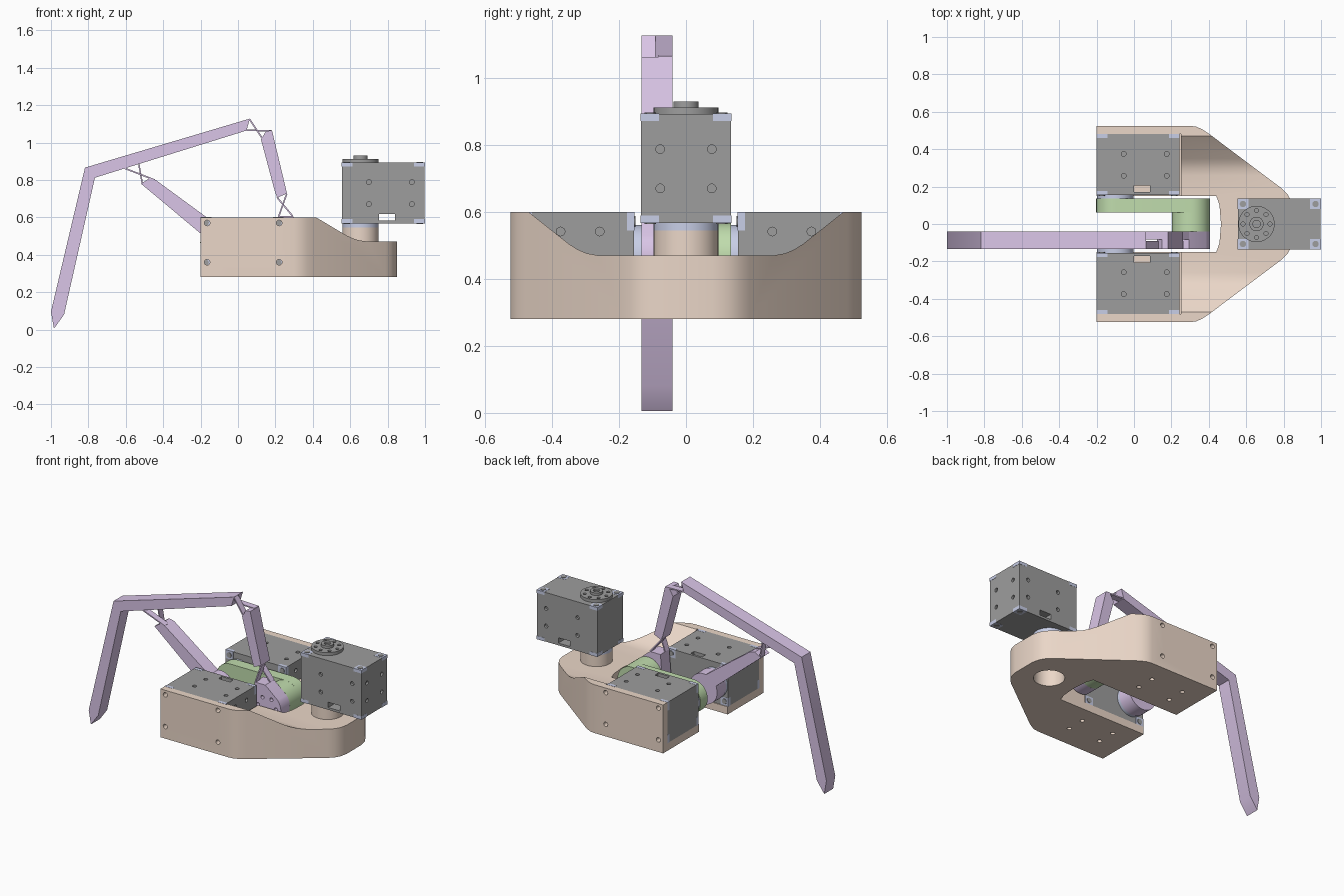
import bpy, bmesh
from math import cos, sin, radians, pi
from mathutils import Matrix, Vector

if "Cube" in bpy.data.objects:
    bpy.data.objects.remove(bpy.data.objects["Cube"])

def material(name, rgb):
    m = bpy.data.materials.new(name)
    m.diffuse_color = (*rgb, 1)
    m.use_nodes = True
    m.node_tree.nodes["Principled BSDF"].inputs["Base Color"].default_value = m.diffuse_color
    return m

TAN = material("tan", (0.83, 0.68, 0.58))
PURPLE = material("purple", (0.70, 0.56, 0.80))
GREEN = material("green", (0.53, 0.72, 0.42))
GREY = material("grey", (0.34, 0.34, 0.34))
BLUE = material("pale_blue", (0.58, 0.62, 0.80))
I = Matrix.Identity(4)

def prism(name, pts, lo, hi, axis='z', mat=None, M=I):
    """Extrude a 2D outline between lo and hi along the given axis."""
    place = {'x': lambda p, d: (d, p[0], p[1]),
             'y': lambda p, d: (p[0], d, p[1]),
             'z': lambda p, d: (p[0], p[1], d)}[axis]
    bm = bmesh.new()
    a = [bm.verts.new(M @ Vector(place(p, lo))) for p in pts]
    b = [bm.verts.new(M @ Vector(place(p, hi))) for p in pts]
    bm.faces.new(a)
    bm.faces.new(b)
    n = len(pts)
    for i in range(n):
        j = (i + 1) % n
        bm.faces.new((a[i], a[j], b[j], b[i]))
    bmesh.ops.recalc_face_normals(bm, faces=bm.faces)
    me = bpy.data.meshes.new(name)
    bm.to_mesh(me)
    bm.free()
    ob = bpy.data.objects.new(name, me)
    bpy.context.collection.objects.link(ob)
    if mat:
        me.materials.append(mat)
    return ob

def arc(cx, cy, r, a0, a1, n=28):
    return [(cx + r * cos(radians(a0 + (a1 - a0) * i / n)),
             cy + r * sin(radians(a0 + (a1 - a0) * i / n))) for i in range(n + 1)]

def disc(cx, cy, r, n=36):
    return arc(cx, cy, r, 0, 360, n)[:-1]

def rect(x0, x1, y0, y1):
    return [(x0, y0), (x1, y0), (x1, y1), (x0, y1)]

def boolean(ob, others, op='DIFFERENCE'):
    bpy.context.view_layer.objects.active = ob
    for c in others:
        m = ob.modifiers.new("bool", 'BOOLEAN')
        m.operation, m.solver, m.object = op, 'EXACT', c
        bpy.ops.object.modifier_apply(modifier=m.name)
        bpy.data.objects.remove(c)

# hip bracket: U-shaped plate with servo pockets and a scooped nose
half = [(-0.2, 0.525), (0.30, 0.525), (0.335, 0.52), (0.37, 0.503), (0.40, 0.483),
        (0.79, 0.19), (0.82, 0.16), (0.84, 0.125), (0.85, 0.08)]
bracket = prism("hip_bracket", half + [(x, -y) for x, y in reversed(half)], 0.28, 0.60, 'z', TAN)
gap_end = [(0.44, -0.15), (0.457, -0.1), (0.465, 0), (0.457, 0.1), (0.44, 0.15)]
valley = [(0.475, 0.604), (0.35, 0.505), (0.325, 0.489), (0.297, 0.477), (0.26, 0.47)]
cuts = [prism("cut", [(-0.3, -0.15)] + gap_end + [(-0.3, 0.15)], 0.2, 0.7),
        prism("cut", [(0.475, 0.7)] + valley + [(-y, z) for y, z in reversed(valley)]
              + [(-0.475, 0.7)], 0.24, 0.95, 'x'),
        prism("cut", disc(0.655, 0, 0.093), 0.2, 0.5)]
for s in (1, -1):
    cuts.append(prism("cut", rect(-0.3, 0.252, s * 0.14, s * 0.48), 0.33, 0.7))
    for x in (-0.165, 0.22):
        for z in (0.36, 0.57):
            cuts.append(prism("cut", disc(x, z, 0.015, 16), s * 0.47, s * 0.6, 'y'))
    for x in (-0.053, 0.18):
        for y in (0.26, 0.38):
            cuts.append(prism("cut", disc(x, s * y, 0.014, 16), 0.2, 0.34))
boolean(bracket, cuts)

# hollow post that carries the yaw servo
post = prism("yaw_post", disc(0.655, 0, 0.097), 0.465, 0.545, 'z', TAN)
boolean(post, [prism("cut", disc(0.655, 0, 0.085), 0.4, 0.53)])

def servo(name, M):
    """Servo with output axis pointing down local -z through the origin."""
    x0, x1, w, h = -0.1, 0.343, 0.135, 0.325
    body = prism(name + "_body", rect(x0, x1, -w, w), 0, h, 'z', GREY, M)
    cuts = [prism("cut", rect(0.10, 0.185, 0.015, 0.05), -0.2, 0.2, 'y', None, M)]
    for z in (0.103, 0.22):
        for s in (1, -1):
            for x in (0.045, 0.275):
                cuts.append(prism("cut", disc(x, z, 0.013, 14), s * 0.12, s * 0.15, 'y', None, M))
            cuts.append(prism("cut", disc(s * 0.077, z, 0.013, 14), 0.33, 0.36, 'x', None, M))
    boolean(body, cuts)
    # corner tabs with screws
    for z0, z1, zs in ((-0.001, 0.022, -0.004), (h - 0.02, h + 0.001, h + 0.004)):
        for cx, sx in ((x0 - 0.001, 1), (x1 + 0.001, -1)):
            for sy in (1, -1):
                prism(name + "_corner_tab",
                      rect(cx, cx + sx * 0.058, sy * (w + 0.001), sy * (w - 0.055)), z0, z1, 'z', BLUE, M)
                prism(name + "_corner_screw", disc(cx + sx * 0.028, sy * (w - 0.028), 0.017, 16),
                      z0 + 0.01, zs, 'z', GREY, M)
    # output horn and rear idler with its ring of holes
    prism(name + "_horn", disc(0, 0, 0.097), -0.024, 0.001, 'z', BLUE, M)
    idler = prism(name + "_idler", disc(0, 0, 0.097), h - 0.001, h + 0.02, 'z', GREY, M)
    boolean(idler, [prism("cut", disc(0.072 * cos(i * pi / 4), 0.072 * sin(i * pi / 4), 0.011, 12),
                          h + 0.008, h + 0.05, 'z', None, M) for i in range(8)])
    hub = prism(name + "_hub", disc(0, 0, 0.038), h, h + 0.037, 'z', GREY, M)
    boolean(hub, [prism("cut", disc(0, 0, 0.02, 20), h + 0.025, h + 0.06, 'z', None, M)])

servo("yaw_servo", Matrix.Translation((0.655, 0, 0.568)))
servo("back_servo", Matrix.Translation((-0.1, 0.155, 0.465)) @ Matrix.Rotation(-pi / 2, 4, 'X'))
servo("front_servo", Matrix.Translation((-0.1, -0.155, 0.465)) @ Matrix.Rotation(pi / 2, 4, 'X'))

# green crank: rounded bar with a pivot boss reaching across to the leg
crank = prism("crank", arc(-0.1, 0.465, 0.102, 90, 270) + arc(0.305, 0.465, 0.102, -90, 90),
              0.062, 0.135, 'y', GREEN)
prism("crank_boss", disc(0.305, 0.465, 0.102), -0.04, 0.064, 'y', GREEN)
for i in range(3):  # stepped fillet where the boss meets the bar
    prism("crank_fillet", disc(0.305, 0.465, 0.102 + 0.009 * i), 0.03 + 0.011 * i, 0.063, 'y', GREEN) \
        if i == 0 else None

# leg links, all in one slab
Y0, Y1 = -0.133, -0.04
def link(name, pts):
    return prism(name, pts, Y0, Y1, 'y', PURPLE)

link("long_leg", [(-0.984, 0.005), (-1.0, 0.096), (-0.818, 0.866), (0.064, 1.128),
                  (0.09, 1.085), (0.048, 1.063), (-0.765, 0.812), (-0.93, 0.08)][:4]
     + [(0.045, 1.064), (-0.765, 0.812), (-0.93, 0.08)])
link("upper_link", [(0.182, 1.064), (0.150, 1.062), (0.123, 1.016), (0.198, 0.735),
                    (0.210, 0.705), (0.262, 0.728)])
drive = link("drive_link", [(-0.44, 0.80), (-0.475, 0.808), (-0.519, 0.78), (-0.193, 0.508)]
             + arc(-0.1, 0.465, 0.1, 175, 460))
foot = link("rocker_link", [(0.215, 0.607), (0.293, 0.607)][::-1]
            + [(0.215, 0.607)] + arc(0.305, 0.465, 0.102, 185, 400))
for ob, cx in ((drive, -0.1), (foot, 0.305)):
    boolean(ob, [prism("cut", disc(cx + 0.065 * cos(a), 0.465 + 0.065 * sin(a), 0.012, 14),
                       -0.2, -0.1, 'y') for a in (i * pi / 3 for i in range(6))])

# crossed-strip flexure hinges, each strip taking half of the leg width
def strip(a, b, lo, hi):
    a, b = Vector(a), Vector(b)
    d = (b - a).normalized() * 0.004
    n = Vector((-d.y, d.x))
    prism("flexure_strip", [a + n, b + n, b - n, a - n], lo, hi, 'y', PURPLE)

MID = (Y0 + Y1) / 2
for p, q, r, s in (((0.062, 1.125), (0.130, 1.022), (0.046, 1.066), (0.180, 1.062)),
                   ((0.261, 0.727), (0.218, 0.606), (0.208, 0.708), (0.292, 0.607)),
                   ((-0.605, 0.862), (-0.445, 0.800), (-0.53, 0.884), (-0.512, 0.782))):
    strip(p, q, Y0, MID - 0.004)
    strip(r, s, MID + 0.004, Y1)

# smooth the curved walls, keep edges crisp
for ob in list(bpy.context.scene.objects):
    bpy.ops.object.select_all(action='DESELECT')
    ob.select_set(True)
    bpy.context.view_layer.objects.active = ob
    bpy.ops.object.shade_smooth_by_angle(angle=radians(25))
